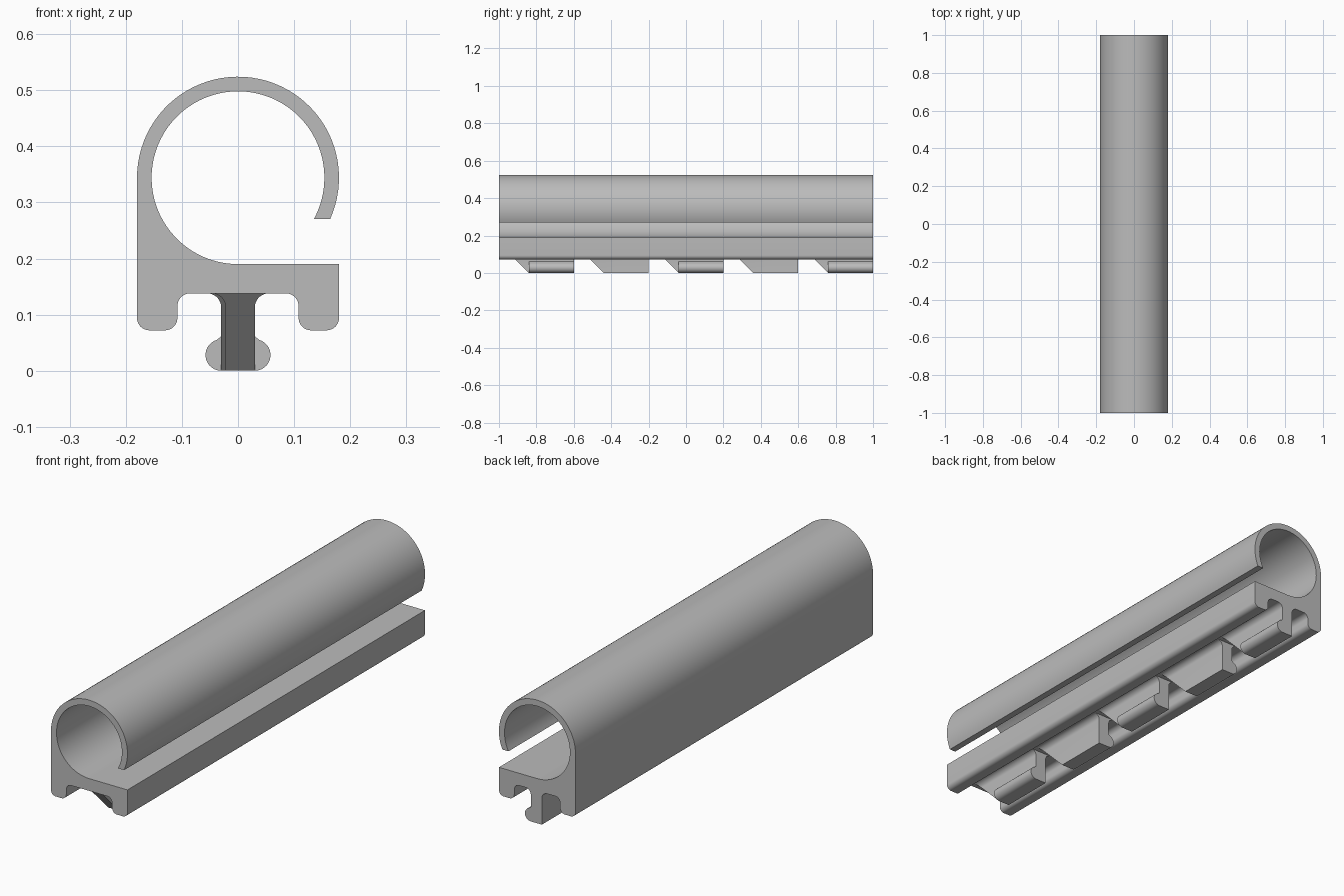
import bpy
import bmesh
from math import sin, cos, asin, radians, degrees

cube = bpy.data.objects.get("Cube")
if cube:
    bpy.data.objects.remove(cube, do_unlink=True)

grey = bpy.data.materials.new("plain grey")
grey.use_nodes = True
colour = (0.5, 0.5, 0.5, 1)
grey.diffuse_color = colour
grey.node_tree.nodes["Principled BSDF"].inputs["Base Color"].default_value = colour


def arc(cx, cz, r, start, end, steps=8):
    angles = [radians(start + (end - start) * i / steps) for i in range(steps + 1)]
    return [(cx + r * cos(a), cz + r * sin(a)) for a in angles]


def mirrored(points):
    return [(-x, z) for x, z in reversed(points)]


def extrude_profile(name, profile, y0, y1, ramp=0):
    """Prism along y; ramp leans the front end forward with height."""
    bm = bmesh.new()
    front = [bm.verts.new((x, y0 - ramp * z, z)) for x, z in profile]
    back = [bm.verts.new((x, y1, z)) for x, z in profile]
    bm.faces.new(front)
    bm.faces.new(back[::-1])
    for i in range(len(profile)):
        bm.faces.new((front[i - 1], front[i], back[i], back[i - 1]))
    bmesh.ops.recalc_face_normals(bm, faces=bm.faces)
    mesh = bpy.data.meshes.new(name)
    bm.to_mesh(mesh)
    bm.free()
    mesh.materials.append(grey)
    obj = bpy.data.objects.new(name, mesh)
    bpy.context.collection.objects.link(obj)
    bpy.ops.object.select_all(action='DESELECT')
    obj.select_set(True)
    bpy.context.view_layer.objects.active = obj
    bpy.ops.object.shade_smooth_by_angle(angle=radians(30))
    return obj


# Main rail: slotted tube on a channel base with two rounded feet
centre, outer, inner, lip = 0.344, 0.18, 0.154, 0.074
left_foot = (arc(-0.158, 0.094, 0.022, 180, 270)
             + arc(-0.13, 0.094, 0.022, 270, 360)
             + arc(-0.085, 0.115, 0.023, 180, 90))
rail = (arc(0, centre, outer, -degrees(asin(lip / outer)), 180, 48)
        + left_foot + mirrored(left_foot)
        + [(outer, centre - inner)]
        + arc(0, centre, inner, 270, -degrees(asin(lip / inner)), 64))
extrude_profile("tube_rail", rail, -1, 1)

# Clip hooks: ramped stems with a rounded catch on alternating sides
stem = ([(-0.022, 0), (0.03, 0)]
        + arc(0.055, 0.113, 0.025, 180, 90)
        + arc(-0.047, 0.113, 0.025, 90, 0))
catch = arc(0.03, 0.028, 0.028, -90, 75, 14) + [(0.03, 0.062)]
for i in range(5):
    start = -0.84 + 0.4 * i
    flip = mirrored if i % 2 else list
    extrude_profile(f"hook_stem_{i + 1}", flip(stem), start, start + 0.24, ramp=1)
    extrude_profile(f"hook_catch_{i + 1}", flip(catch), start, start + 0.24)
